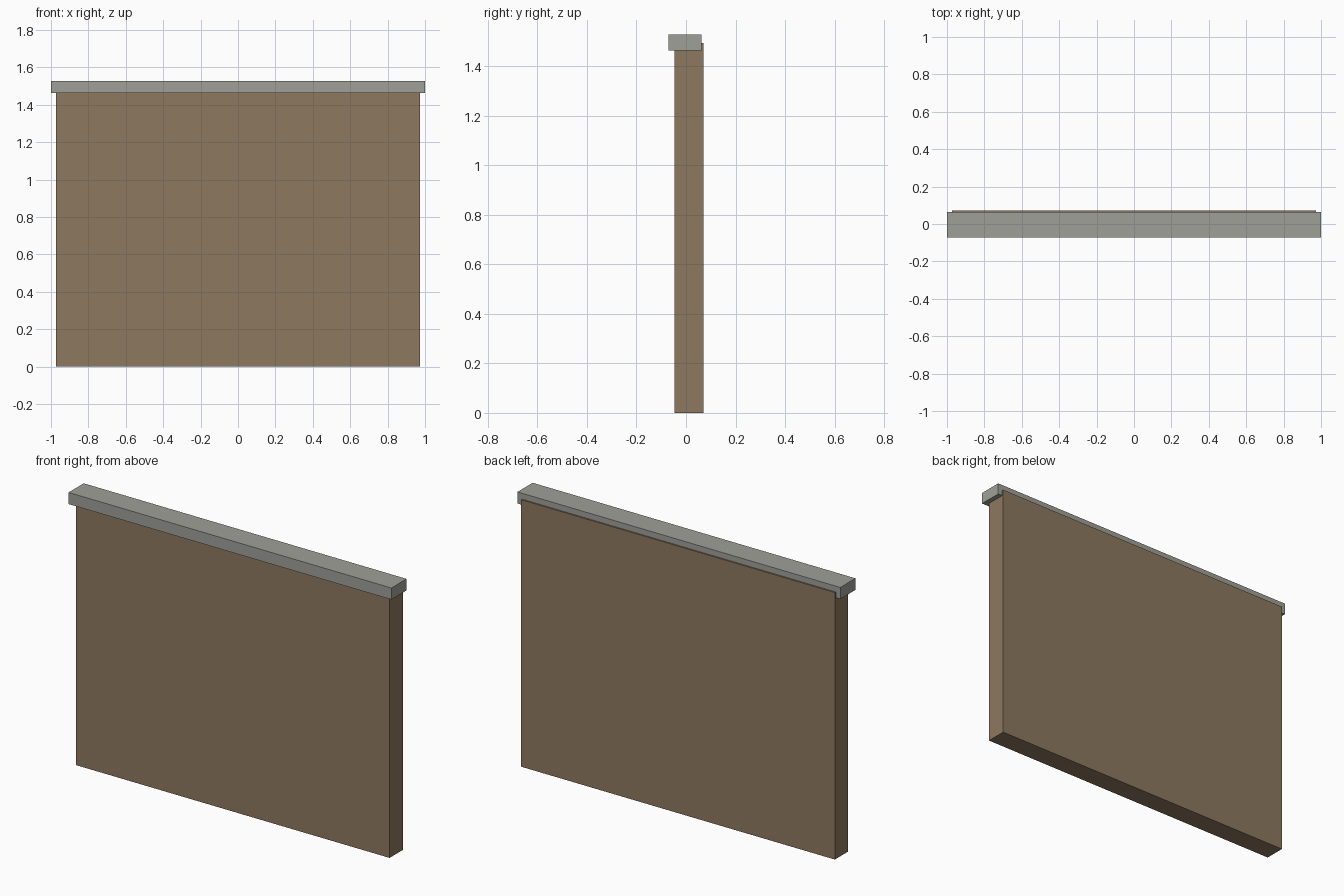
import bpy

if "Cube" in bpy.data.objects:
    bpy.data.objects.remove(bpy.data.objects["Cube"])


def material(name, color):
    mat = bpy.data.materials.new(name)
    mat.diffuse_color = color
    mat.use_nodes = True
    mat.node_tree.nodes["Principled BSDF"].inputs["Base Color"].default_value = mat.diffuse_color
    return mat


def box(name, low, high, mat):
    center = [(a + b) / 2 for a, b in zip(low, high)]
    size = [b - a for a, b in zip(low, high)]
    bpy.ops.mesh.primitive_cube_add(size=1, location=center)
    obj = bpy.context.object
    obj.name = name
    obj.scale = size
    bpy.ops.object.transform_apply(location=False, rotation=False, scale=True)
    obj.data.materials.append(mat)
    return obj


brown = material("brown_wall", (0.27, 0.19, 0.115, 1))
stone = material("grey_stone", (0.35, 0.35, 0.32, 1))

# Wall slab, standing slightly proud of the cap at the back
box("wall_panel", (-0.972, -0.047, 0), (0.972, 0.071, 1.495), brown)

# Overhanging coping along the top
box("wall_cap", (-1, -0.071, 1.463), (1, 0.063, 1.528), stone)
